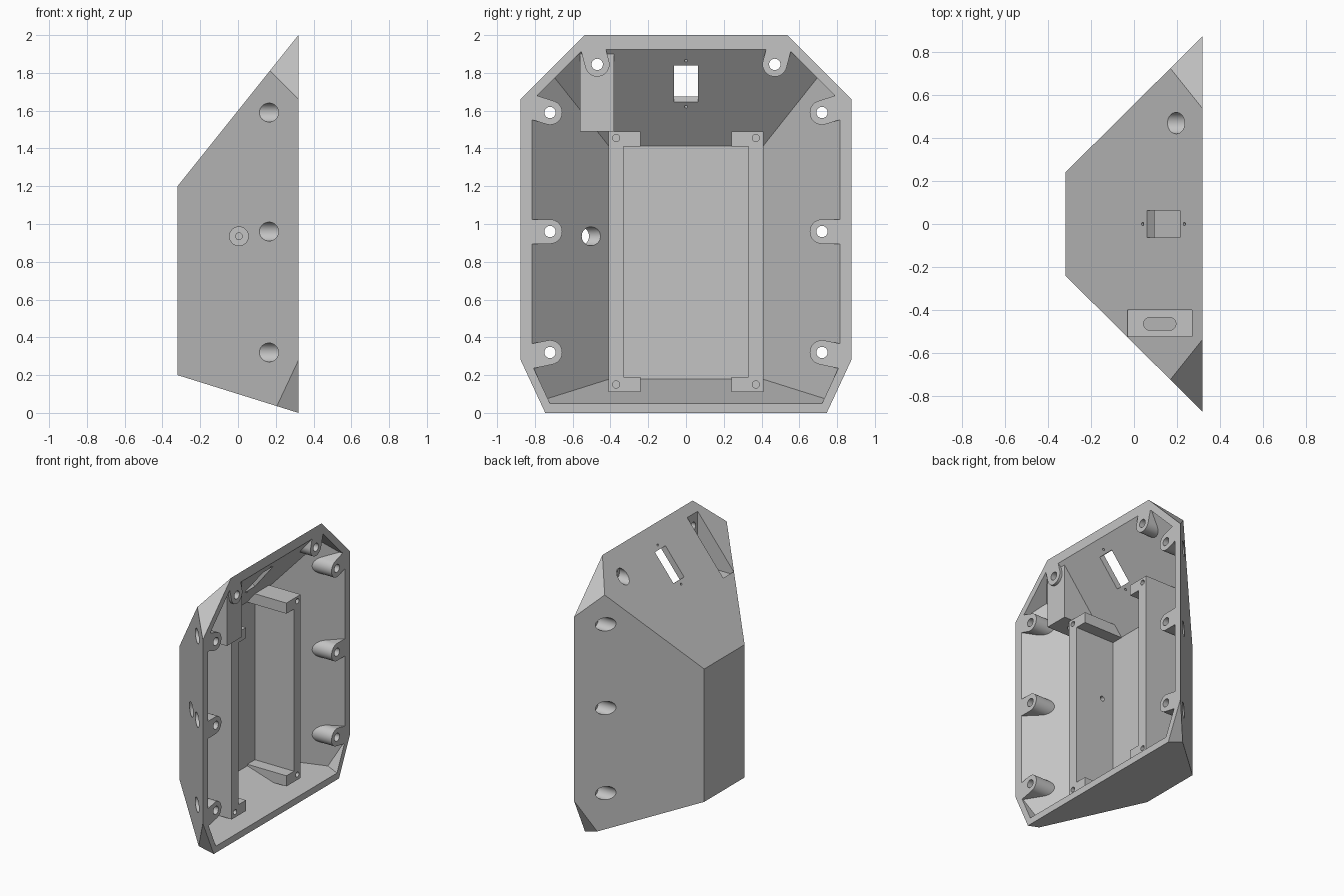
import bpy, bmesh, math
from mathutils import Vector

if "Cube" in bpy.data.objects:
    bpy.data.objects.remove(bpy.data.objects["Cube"], do_unlink=True)

FRONT = 0.32  # x of the open rim
SIDES = (-1, 1)


def hull(name, points, planes=()):
    """Convex solid around points, trimmed by (point, normal) planes."""
    bm = bmesh.new()
    for p in points:
        bm.verts.new(p)
    bmesh.ops.convex_hull(bm, input=bm.verts[:])
    bmesh.ops.delete(bm, geom=[v for v in bm.verts if not v.link_faces], context='VERTS')
    bmesh.ops.dissolve_limit(bm, angle_limit=0.01, verts=bm.verts[:], edges=bm.edges[:])
    for co, no in planes:
        geom = bm.verts[:] + bm.edges[:] + bm.faces[:]
        bmesh.ops.bisect_plane(bm, geom=geom, dist=1e-6, plane_co=co, plane_no=no, clear_outer=True)
        bmesh.ops.holes_fill(bm, edges=[e for e in bm.edges if e.is_boundary], sides=0)
    bmesh.ops.recalc_face_normals(bm, faces=bm.faces[:])
    mesh = bpy.data.meshes.new(name)
    bm.to_mesh(mesh)
    bm.free()
    obj = bpy.data.objects.new(name, mesh)
    bpy.context.collection.objects.link(obj)
    return obj


def box(name, xs, ys, zs):
    return hull(name, [(x, y, z) for x in xs for y in ys for z in zs])


def rod(name, start, end, radius, stretch=(0, 0, 0), n=32):
    """Cylinder from start to end, swept along stretch into a rounded slot."""
    start, end, stretch = Vector(start), Vector(end), Vector(stretch)
    axis = (end - start).normalized()
    u = axis.orthogonal().normalized()
    v = axis.cross(u)
    pts = []
    for i in range(n):
        a = 2 * math.pi * i / n
        off = (u * math.cos(a) + v * math.sin(a)) * radius
        for base in (start, end):
            pts.append(base + off)
            if stretch.length:
                pts.append(base + off + stretch)
    return hull(name, pts)


def frustum(name, half, low, high, x0, x1, top_sum, low_sum):
    """Tapered body with corners trimmed parallel to x."""
    pts = []
    for x in (x0, x1):
        d = FRONT - x
        pts += [(x, s * (half - 0.992 * d), z) for s in SIDES
                for z in (low + 0.3125 * d, high - 1.25 * d)]
    planes = []
    for s in SIDES:
        planes.append(((0, 0, top_sum), (0, s, 1)))
        planes.append(((0, 0, -low_sum), (0, 2.15 * s, -1)))
    return hull(name, pts, planes)


def subtract(target, cutter):
    mod = target.modifiers.new("cut", 'BOOLEAN')
    mod.operation = 'DIFFERENCE'
    mod.solver = 'EXACT'
    mod.object = cutter
    bpy.context.view_layer.objects.active = target
    bpy.ops.object.modifier_apply(modifier=mod.name)
    bpy.data.objects.remove(cutter, do_unlink=True)


# Outer body and the cavity that hollows it
shell = frustum("enclosure_shell", 0.875, 0, 2, -0.32, FRONT, 2.537, 1.602)
cavity = frustum("cavity", 0.815, 0.05, 1.925, -0.09, 0.36, 2.467, 1.498)

# Screw bosses: y, z and the direction in which each joins the wall
bosses = [(0.72, 0.32, 0.97, -0.2), (0.72, 0.96, 1, 0),
          (0.72, 1.59, 0.95, 0.3), (0.47, 1.845, 0.25, 0.95)]
for s in SIDES:
    for y, z, dy, dz in bosses:
        subtract(cavity, rod("boss", (-0.4, s * y, z), (0.5, s * y, z), 0.065,
                             (0, s * dy * 0.25, dz * 0.25)))

# Tray rails with a tab at each end
RAIL = 0.235
for s in SIDES:
    subtract(cavity, box("rail", (-0.2, RAIL), (s * 0.33, s * 0.41), (0.11, 1.49)))
    for z in (0.11, 1.41):
        subtract(cavity, box("rail_tab", (-0.2, RAIL), (s * 0.24, s * 0.41), (z, z + 0.08)))

# Housing around the port pocket
subtract(cavity, box("port_housing", (-0.2, 0.3), (-0.56, -0.38), (1.49, 2.1)))
subtract(shell, cavity)

# Port pocket and its rounded slot
subtract(shell, box("port_pocket", (-0.03, 0.27), (-0.525, -0.4), (1.54, 2.2)))
subtract(shell, rod("port_slot", (0.075, -0.465, 1.45), (0.075, -0.465, 1.7), 0.03, (0.09, 0, 0)))

# Screw holes with wide bores from the back, and rail screw holes
for s in SIDES:
    for y, z, dy, dz in bosses:
        subtract(shell, rod("bore", (-0.5, s * y, z), (0.26, s * y, z), 0.05))
        subtract(shell, rod("screw_hole", (0.2, s * y, z), (0.5, s * y, z), 0.03))
    for z in (0.15, 1.455):
        subtract(shell, rod("rail_hole", (0.13, s * 0.37, z), (0.4, s * 0.37, z), 0.019))

# Switch window, square to the sloping top, with two pin holes
along = Vector((0.625, 0, 0.781))
out = Vector((-0.781, 0, 0.625))
mid = Vector((0.1375, 0, 1.772))
across = Vector((0, 0.063, 0))
subtract(shell, hull("window", [mid + along * a * 0.124 + out * b * 0.1 + across * c
                                for a in SIDES for b in SIDES for c in SIDES]))
for s in SIDES:
    pin = mid + along * s * 0.156
    subtract(shell, rod("pin_hole", pin - out * 0.1, pin + out * 0.1, 0.008, n=16))

# Cable hole through the side wall and the rail behind it
subtract(shell, rod("cable_bore", (0.005, -1, 0.935), (0.005, -0.43, 0.935), 0.05))
subtract(shell, rod("cable_hole", (0.005, -0.45, 0.935), (0.005, -0.3, 0.935), 0.018, n=16))

# Plain grey finish
grey = bpy.data.materials.new("plain_grey")
grey.use_nodes = True
colour = (0.55, 0.55, 0.55, 1)
grey.diffuse_color = colour
grey.node_tree.nodes["Principled BSDF"].inputs["Base Color"].default_value = colour
shell.data.materials.clear()
shell.data.materials.append(grey)

bpy.ops.object.select_all(action='DESELECT')
shell.select_set(True)
bpy.context.view_layer.objects.active = shell
bpy.ops.object.shade_smooth_by_angle(angle=math.radians(30))
